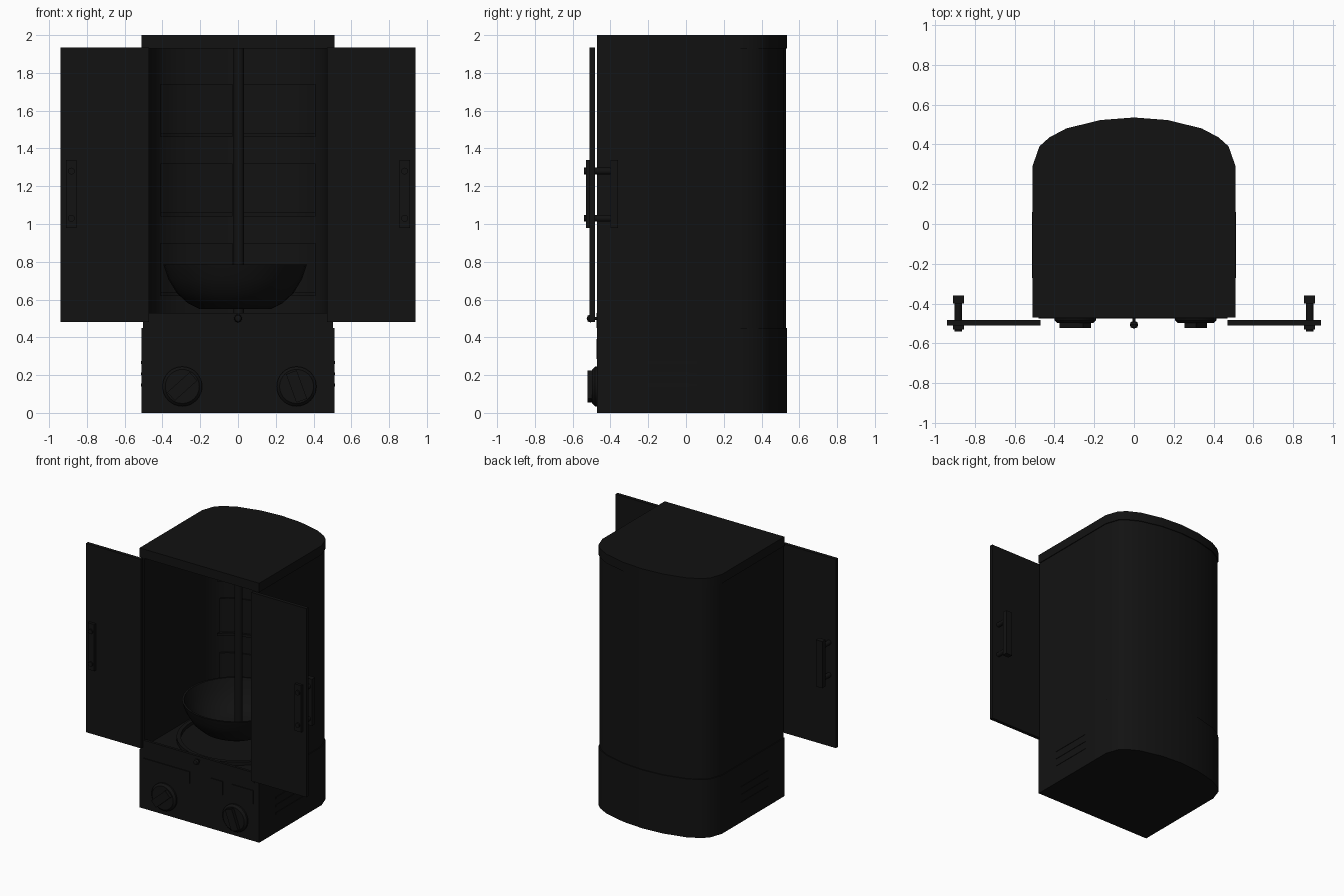
import bpy, bmesh, math
from mathutils import Matrix

if "Cube" in bpy.data.objects:
    bpy.data.objects.remove(bpy.data.objects["Cube"])

black = bpy.data.materials.new("black")
black.diffuse_color = (0.006, 0.006, 0.006, 1)
black.use_nodes = True
black.node_tree.nodes["Principled BSDF"].inputs["Base Color"].default_value = black.diffuse_color


def finish(bm, name, smooth=False):
    bmesh.ops.recalc_face_normals(bm, faces=bm.faces)
    me = bpy.data.meshes.new(name)
    bm.to_mesh(me)
    bm.free()
    ob = bpy.data.objects.new(name, me)
    bpy.context.collection.objects.link(ob)
    me.materials.append(black)
    if smooth:
        bpy.ops.object.select_all(action='DESELECT')
        ob.select_set(True)
        bpy.context.view_layer.objects.active = ob
        bpy.ops.object.shade_smooth_by_angle(angle=math.radians(35))
    return ob


def box(name, x0, x1, y0, y1, z0, z1, turn=0):
    bm = bmesh.new()
    bmesh.ops.create_cube(bm, size=1)
    m = (Matrix.Translation(((x0 + x1) / 2, (y0 + y1) / 2, (z0 + z1) / 2))
         @ Matrix.Rotation(turn, 4, 'Y')
         @ Matrix.Diagonal((x1 - x0, y1 - y0, z1 - z0, 1)))
    bm.transform(m)
    return finish(bm, name)


def prism(name, pts, z0, z1):
    bm = bmesh.new()
    f = bm.faces.new([bm.verts.new((x, y, z0)) for x, y in pts])
    r = bmesh.ops.extrude_face_region(bm, geom=[f])
    bmesh.ops.translate(bm, vec=(0, 0, z1 - z0),
                        verts=[v for v in r['geom'] if isinstance(v, bmesh.types.BMVert)])
    return finish(bm, name, True)


def lathe(name, prof, loc, n=32, forward=False, closed=False):
    # profile (r, h) spun about z, or about -y when forward
    bm = bmesh.new()
    vs = [bm.verts.new((r, 0, h)) for r, h in prof]
    es = [bm.edges.new(p) for p in zip(vs, vs[1:])]
    if closed:
        es.append(bm.edges.new((vs[-1], vs[0])))
    bmesh.ops.spin(bm, geom=vs + es, cent=(0, 0, 0), axis=(0, 0, 1), angle=math.tau, steps=n)
    bmesh.ops.remove_doubles(bm, verts=bm.verts, dist=1e-4)
    if forward:
        bm.transform(Matrix.Rotation(math.pi / 2, 4, 'X'))
    bm.transform(Matrix.Translation(loc))
    return finish(bm, name, True)


# Cabinet footprint: straight sides and a bowed back
half = [(0.51, -0.47), (0.51, 0.29), (0.475, 0.39), (0.425, 0.435),
        (0.34, 0.48), (0.17, 0.522)]


def outline(d, front=-0.47):
    h = [(x * (0.51 - d) / 0.51, y - d if y > 0 else front) for x, y in half]
    return h + [(0, 0.535 - d)] + [(-x, y) for x, y in reversed(h)]


prism("base", outline(0), 0, 0.45)
prism("roof", outline(0), 1.93, 2.0)
prism("wall_shell", outline(0.006) + outline(0.04)[::-1], 0.45, 1.93)
prism("cabinet_floor", outline(0.04), 0.45, 0.48)


# Curved back-wall panels with a ledge below each
def back_y(x, d):
    pts = sorted((p for p in outline(d) if p[1] > 0 and p[0] >= 0), key=lambda p: p[0])
    for (xa, ya), (xb, yb) in zip(pts, pts[1:]):
        if xa <= x <= xb:
            return ya + (yb - ya) * (x - xa) / (xb - xa)
    return pts[-1][1]


xs = [0.03, 0.16, 0.25, 0.32, 0.37, 0.41]
for s in (-1, 1):
    for z in (0.63, 1.05, 1.47):
        for name, depth, z0, z1 in (("back_panel", 0.05, z, z + 0.27),
                                    ("back_ledge", 0.065, z - 0.01, z + 0.01)):
            pts = [(s * x, back_y(x, depth)) for x in xs]
            pts += [(s * x, back_y(x, 0.04)) for x in reversed(xs)]
            prism(name, pts, z0, z1)

# Round floor tray, bowl and central pole
lathe("tray_ring", [(0.40, 0.48), (0.43, 0.48), (0.43, 0.505), (0.40, 0.505)], (0, 0, 0), 40, closed=True)
lathe("bowl", [(0, 0.55), (0.19, 0.55), (0.25, 0.58), (0.31, 0.635), (0.355, 0.71), (0.38, 0.785),
               (0.365, 0.785), (0.34, 0.715), (0.295, 0.645), (0.24, 0.595), (0.18, 0.565), (0, 0.565)],
      (-0.015, 0, 0), 32)
lathe("pole", [(0, 0.48), (0.028, 0.48), (0.028, 1.93), (0, 1.93)], (0.005, 0, 0), 16)
lathe("tray_knob", [(0, 0), (0.007, 0), (0.007, 0.018), (0.016, 0.022), (0.021, 0.035),
                    (0.016, 0.05), (0, 0.056)], (0, -0.47, 0.5), 16, forward=True)
box("tray_lip", -0.47, 0.47, -0.475, -0.455, 0.45, 0.53)

# Open doors with through-bolted handles
for s in (-1, 1):
    def side_box(name, a, b, *rest):
        return box(name, min(s * a, s * b), max(s * a, s * b), *rest)
    side_box("door", 0.47, 0.94, -0.51, -0.483, 0.48, 1.935)
    side_box("inner_handle_bar", 0.855, 0.91, -0.53, -0.51, 0.98, 1.34)
    side_box("outer_handle_bar", 0.855, 0.91, -0.40, -0.36, 0.98, 1.34)
    for z in (1.03, 1.28):
        lathe("handle_bolt", [(0, 0), (0.018, 0), (0.018, 0.16), (0, 0.16)],
              (s * 0.8825, -0.38, z), 12, forward=True)
    # Low side vents
    for i in range(3):
        side_box("side_vent", 0.505, 0.513, -0.27, 0.06, 0.14 + i * 0.06, 0.155 + i * 0.06)

# Control knobs with turned grips, and front plates
for x, turn in ((-0.295, math.radians(48)), (0.31, math.radians(-20))):
    lathe("control_knob", [(0, 0), (0.105, 0), (0.105, 0.012), (0.09, 0.027), (0, 0.027)],
          (x, -0.47, 0.14), 32, forward=True)
    box("knob_grip", x - 0.03, x + 0.03, -0.522, -0.49, 0.06, 0.22, turn)
box("front_plate", -0.48, -0.08, -0.475, -0.465, 0.30, 0.39)
box("switch_plate", 0.10, 0.20, -0.475, -0.465, 0.285, 0.39)
box("switch_plate", 0.28, 0.46, -0.475, -0.465, 0.285, 0.39)
